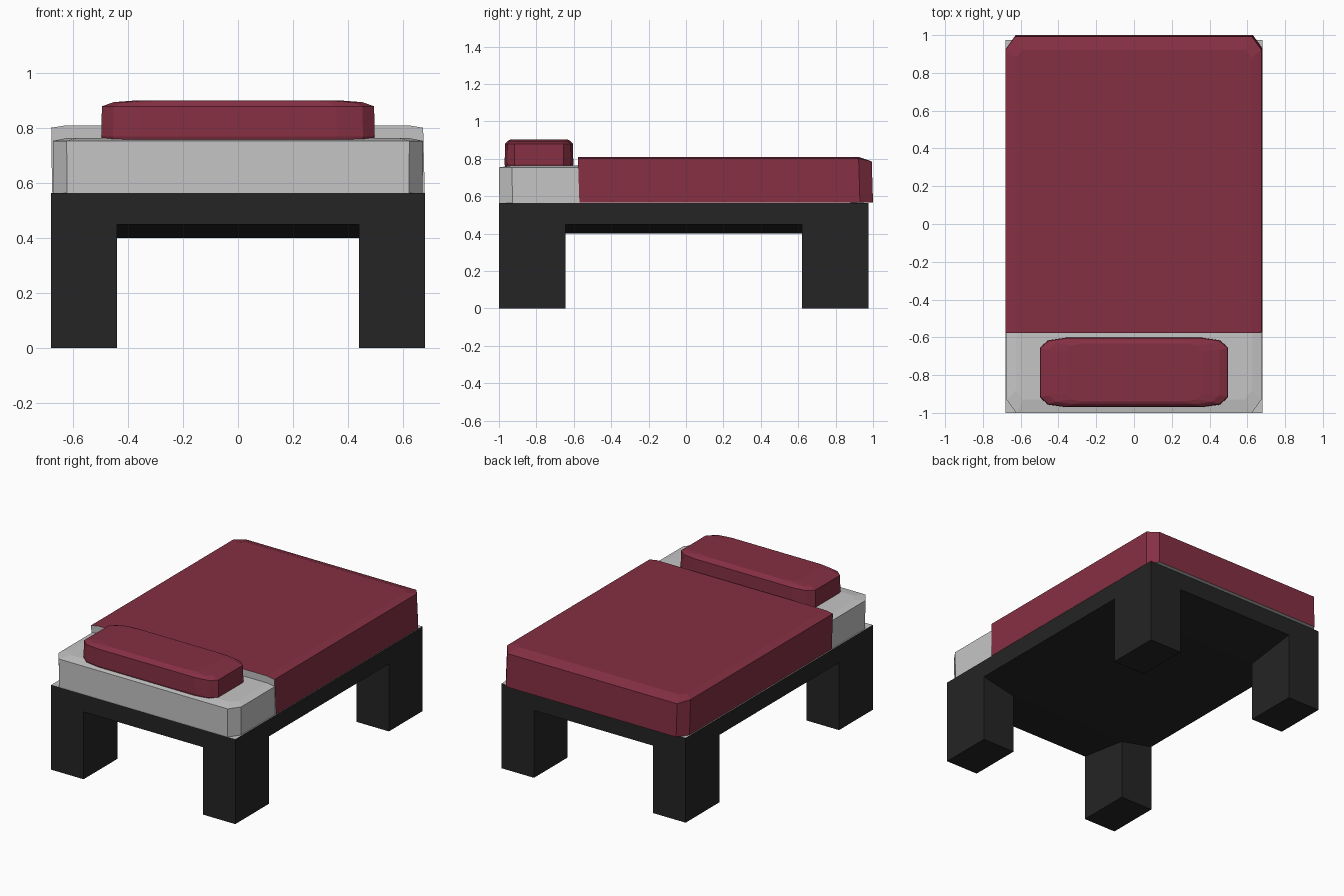
import bpy
import bmesh

if "Cube" in bpy.data.objects:
    bpy.data.objects.remove(bpy.data.objects["Cube"])


def material(name, r, g, b):
    m = bpy.data.materials.new(name)
    m.diffuse_color = (r, g, b, 1)
    m.use_nodes = True
    m.node_tree.nodes["Principled BSDF"].inputs["Base Color"].default_value = m.diffuse_color
    return m


RED = material("dark red fabric", 0.235, 0.029, 0.056)
GREY = material("light grey sheet", 0.56, 0.56, 0.56)
BLACK = material("black frame", 0.018, 0.018, 0.018)


def finish(name, bm, mats, grey_rule=None):
    """Fix normals, colour faces by rule and add the object."""
    bmesh.ops.recalc_face_normals(bm, faces=bm.faces[:])
    bm.normal_update()
    if grey_rule:
        for f in bm.faces:
            f.material_index = int(grey_rule(f))
    me = bpy.data.meshes.new(name)
    bm.to_mesh(me)
    bm.free()
    for m in mats:
        me.materials.append(m)
    bpy.context.collection.objects.link(bpy.data.objects.new(name, me))


def loft(name, rings, mats, grey_rule=None):
    """Closed solid through a stack of rings."""
    bm = bmesh.new()
    rows = [[bm.verts.new(p) for p in ring] for ring in rings]
    n = len(rows[0])
    for a, b in zip(rows, rows[1:]):
        for i in range(n):
            j = (i + 1) % n
            bm.faces.new((a[i], a[j], b[j], b[i]))
    bm.faces.new(rows[0][::-1])
    bm.faces.new(rows[-1])
    finish(name, bm, mats, grey_rule)


# Bed frame: 3 x 3 cells, belly sinking to the inner corners, corner cells pulled down as legs
xs = [-0.68, -0.44, 0.44, 0.68]
ys = [-1.0, -0.643, 0.62, 0.975]
bm = bmesh.new()
grid = [[bm.verts.new((x, y, 0.40 if i in (1, 2) and j in (1, 2) else 0.45))
         for j, y in enumerate(ys)] for i, x in enumerate(xs)]
corners = []
for i in range(3):
    for j in range(3):
        f = bm.faces.new((grid[i][j], grid[i][j + 1], grid[i + 1][j + 1], grid[i + 1][j]))
        if i != 1 and j != 1:
            corners.append(f)
rim = [e for e in bm.edges if e.is_boundary]
up = bmesh.ops.extrude_edge_only(bm, edges=rim)["geom"]
for v in up:
    if isinstance(v, bmesh.types.BMVert):
        v.co.z = 0.565
bmesh.ops.holes_fill(bm, edges=[e for e in bm.edges if e.is_boundary], sides=0)
for f in bmesh.ops.extrude_discrete_faces(bm, faces=corners)["faces"]:
    for v in f.verts:
        v.co.z = 0.0
bmesh.ops.remove_doubles(bm, verts=bm.verts[:], dist=0.0001)
finish("bed_frame", bm, [BLACK, GREY],
       lambda f: f.normal.z > 0.9 and f.calc_center_median().z > 0.5)


# Mattress: chamfered block with a slightly raised top
def octagon(w, y0, y1, c, d, z):
    return [(-w + c, y0, z), (w - c, y0, z), (w, y0 + d, z), (w, y1 - d, z),
            (w - c, y1, z), (-w + c, y1, z), (-w, y1 - d, z), (-w, y0 + d, z)]


loft("mattress", [octagon(0.672, -0.998, 0.95, 0.05, 0.07, 0.565),
                  octagon(0.674, -1.0, 0.95, 0.05, 0.07, 0.754),
                  octagon(0.625, -0.93, 0.90, 0.04, 0.05, 0.764)], [GREY])


# Blanket: red shell with grey turned end and underside
def blanket_ring(x0, x1, y0, y1, c, d, z, zb):
    return [(x0, y0, z), (x1, y0, z), (x1, y1 - d, z), (x1 - c, y1, zb),
            (x0 + c, y1, zb), (x0, y1 - d, z)]


loft("blanket", [blanket_ring(-0.677, 0.68, -0.57, 1.0, 0.05, 0.07, 0.567, 0.567),
                 blanket_ring(-0.68, 0.674, -0.578, 0.993, 0.05, 0.07, 0.802, 0.787),
                 blanket_ring(-0.625, 0.62, -0.578, 0.92, 0.03, 0.04, 0.811, 0.811)],
     [RED, GREY], lambda f: f.normal.y < -0.9 or f.normal.z < -0.9)


# Pillow: rounded block with a soft top
def pillow_ring(sx, sy, z):
    quarter = [(0.498, 0.132), (0.455, 0.170), (0.36, 0.184)]
    pts = (quarter + [(-x, y) for x, y in quarter[::-1]]
           + [(-x, -y) for x, y in quarter] + [(x, -y) for x, y in quarter[::-1]])
    return [(x * sx, -0.786 + y * sy, z) for x, y in pts]


loft("pillow", [pillow_ring(0.99, 0.98, 0.758), pillow_ring(1, 1, 0.77),
                pillow_ring(0.995, 0.985, 0.88), pillow_ring(0.91, 0.91, 0.895),
                pillow_ring(0.73, 0.84, 0.902)], [RED])
